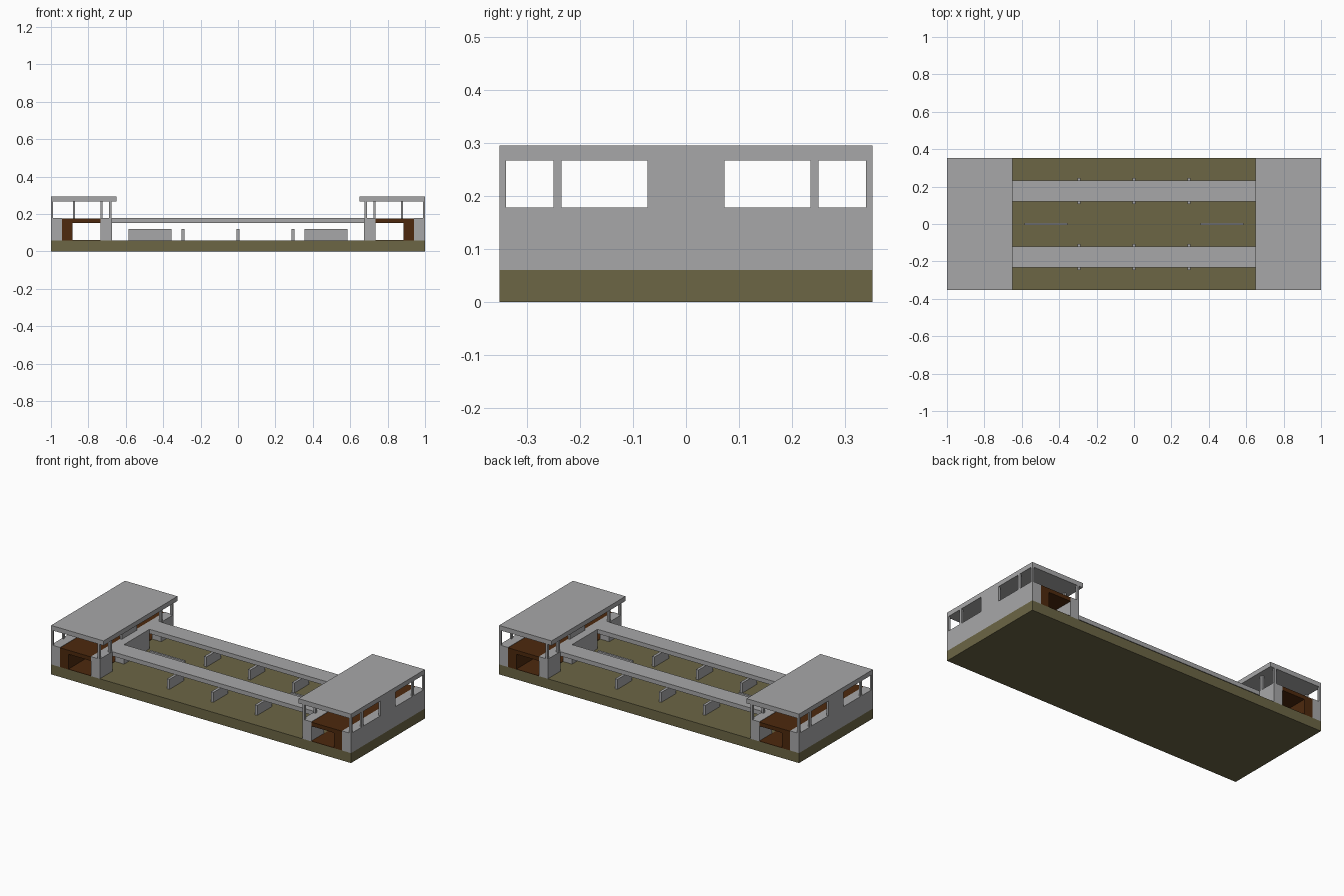
import bpy

if "Cube" in bpy.data.objects:
    bpy.data.objects.remove(bpy.data.objects["Cube"])

def material(name, rgb):
    m = bpy.data.materials.new(name)
    m.diffuse_color = (*rgb, 1)
    m.use_nodes = True
    m.node_tree.nodes["Principled BSDF"].inputs["Base Color"].default_value = m.diffuse_color
    return m

GREY = material("concrete grey", (0.39, 0.39, 0.395))
OLIVE = material("olive ground", (0.15, 0.133, 0.06))
BROWN = material("dark brown wood", (0.075, 0.022, 0.004))

def box(name, x, y, z, mat):
    """Box from (min, max) pairs."""
    lo, hi = zip(*(sorted(r) for r in (x, y, z)))
    v = [(a, b, c) for a in (lo[0], hi[0]) for b in (lo[1], hi[1]) for c in (lo[2], hi[2])]
    f = [(0, 1, 3, 2), (4, 6, 7, 5), (0, 4, 5, 1), (2, 3, 7, 6), (0, 2, 6, 4), (1, 5, 7, 3)]
    me = bpy.data.meshes.new(name)
    me.from_pydata(v, [], f)
    me.materials.append(mat)
    ob = bpy.data.objects.new(name, me)
    bpy.context.collection.objects.link(ob)
    return ob

Y = 0.352
G, D, R = 0.06, 0.178, 0.267   # ground, deck and roof underside heights

box("ground_slab", (-1, 1), (-Y, Y), (0, G), OLIVE)

for s in (-1, 1):
    def part(name, x, y, z, mat=GREY):
        return box(name, (s * x[0], s * x[1]), y, z, mat)

    # end building: lower storey
    part("outer_wall", (0.94, 1), (-Y, Y), (G, D))
    part("lower_floor", (0.735, 0.94), (-Y, Y), (G, G + 0.002), BROWN)
    part("wood_lining", (0.885, 0.94), (-Y, Y), (G, 0.152), BROWN)
    part("upper_floor", (0.735, 0.94), (-Y, Y), (0.152, 0.176), BROWN)
    part("inner_centre_wall", (0.675, 0.735), (-0.121, 0.121), (G, D))
    # upper storey panels and roof
    part("outer_centre_panel", (0.988, 1), (-0.073, 0.073), (D, R))
    for x in (0.877, 0.73):
        part("partition", (x - 0.006, x + 0.006), (-0.073, 0.073), (0.175, R))
    part("roof", (0.65, 1), (-Y, Y), (R, 0.295))

    for t in (-1, 1):
        # piers beside the doorways, and the lintels above them
        part("inner_pier", (0.675, 0.735), (t * 0.233, t * Y), (G, D))
        part("door_lintel", (0.675, 0.735), (t * 0.121, t * 0.233), (0.152, D))
        # posts between the window openings
        for x in ((0.988, 1), (0.677, 0.691)):
            part("corner_post", x, (t * 0.34, t * Y), (D, R))
            part("window_post", x, (t * 0.235, t * 0.25), (D, R))

    # walkway and its three supporting fins
    box("walkway", (-0.675, 0.675), (s * 0.121, s * 0.233), (0.152, D), GREY)
    for x in (-0.293, 0, 0.293):
        box("walkway_fin", (x - 0.008, x + 0.008), (s * 0.108, s * 0.246), (G, 0.12), GREY)

    # low wall in the courtyard
    part("courtyard_wall", (0.355, 0.585), (-0.006, 0.006), (G, 0.12))
